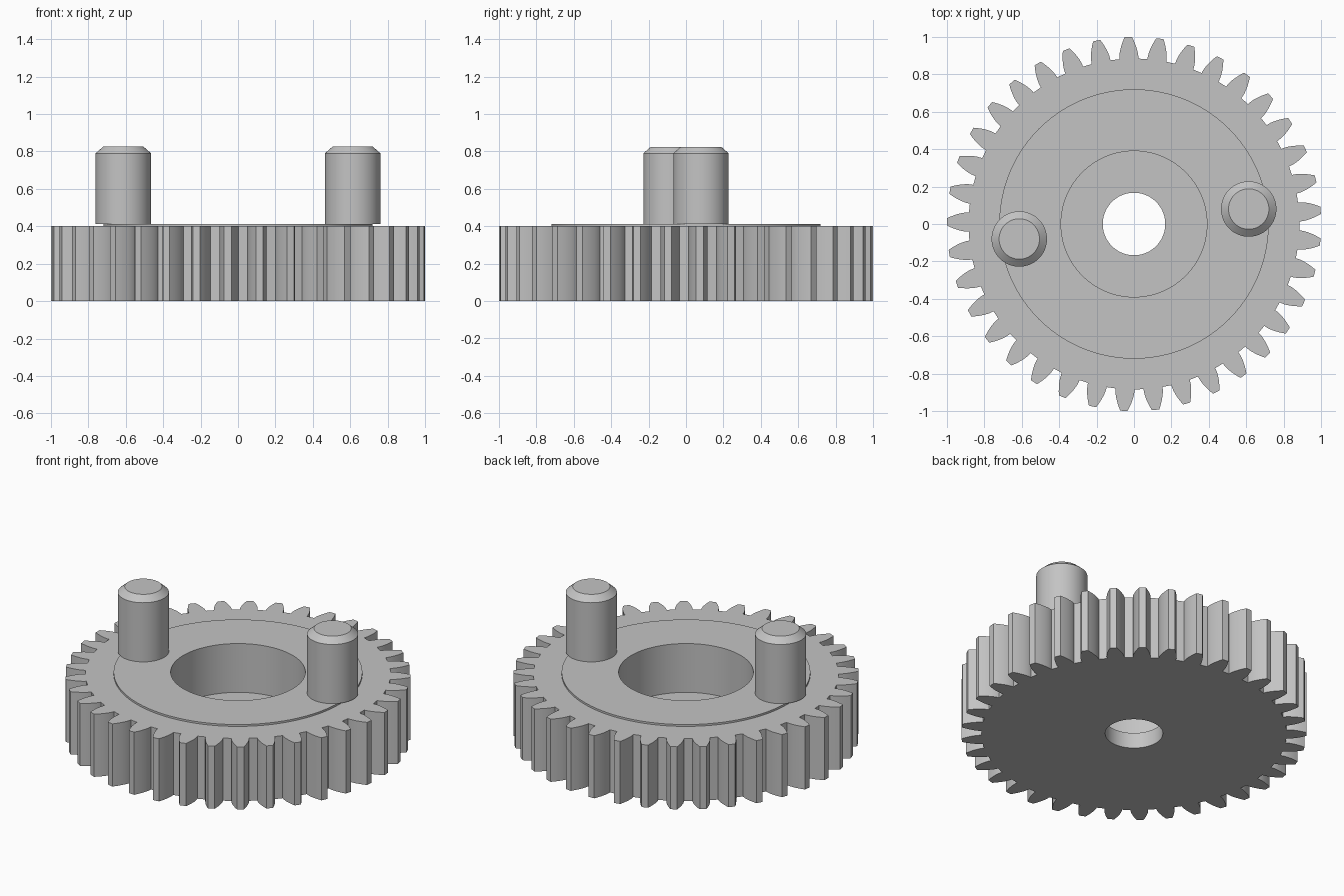
import bpy, bmesh, math

if "Cube" in bpy.data.objects:
    bpy.data.objects.remove(bpy.data.objects["Cube"])

TEETH = 37
TIP_R, PITCH_R, BASE_R, ROOT_R = 1.0, 0.949, 0.892, 0.884
FIRST_TOOTH = math.radians(4.2)
GEAR_TOP, DISC_TOP = 0.40, 0.412
BORE_R, HOLE_R, FLOOR_Z = 0.39, 0.167, 0.10

grey = bpy.data.materials.new("plain_grey")
grey.diffuse_color = (0.55, 0.55, 0.55, 1)
grey.use_nodes = True
grey.node_tree.nodes["Principled BSDF"].inputs["Base Color"].default_value = grey.diffuse_color


def make_object(name, bm):
    bmesh.ops.recalc_face_normals(bm, faces=bm.faces)
    mesh = bpy.data.meshes.new(name)
    bm.to_mesh(mesh)
    bm.free()
    mesh.materials.append(grey)
    obj = bpy.data.objects.new(name, mesh)
    bpy.context.collection.objects.link(obj)
    return obj


def smooth(obj):
    bpy.ops.object.select_all(action='DESELECT')
    obj.select_set(True)
    bpy.context.view_layer.objects.active = obj
    bpy.ops.object.shade_smooth_by_angle(angle=math.radians(25))


def lathe(name, profile, steps=96, closed=False, location=(0, 0, 0)):
    """Revolve (radius, z) points around z; open ends are capped unless closed."""
    bm = bmesh.new()
    rings = [[bm.verts.new((r * math.cos(2 * math.pi * i / steps),
                            r * math.sin(2 * math.pi * i / steps), z))
              for i in range(steps)] for r, z in profile]
    pairs = list(zip(rings, rings[1:]))
    if closed:
        pairs.append((rings[-1], rings[0]))
    else:
        bm.faces.new(rings[0])
        bm.faces.new(rings[-1])
    for a, b in pairs:
        for i in range(steps):
            j = (i + 1) % steps
            bm.faces.new((a[i], a[j], b[j], b[i]))
    obj = make_object(name, bm)
    obj.location = location
    return obj


def involute(r):
    a = math.acos(min(1.0, BASE_R / r))
    return math.tan(a) - a


def half_angle(r):
    """Half the angular thickness of a tooth at radius r."""
    return math.pi / (2 * TEETH) + involute(PITCH_R) - involute(r)


# Gear outline: involute flanks joined by short root arcs
radii = [BASE_R + (TIP_R - BASE_R) * k / 6 for k in range(7)]
flank = [(ROOT_R, half_angle(BASE_R))] + [(r, half_angle(r)) for r in radii]
tooth = [(r, -a) for r, a in flank] + [(TIP_R, 0)] + [(r, a) for r, a in reversed(flank)]
bm = bmesh.new()
outline = []
for t in range(TEETH):
    centre = FIRST_TOOTH + 2 * math.pi * t / TEETH
    for r, a in tooth:
        outline.append(bm.verts.new((r * math.cos(centre + a), r * math.sin(centre + a), 0)))
bottom = bm.faces.new(outline)
top = bmesh.ops.extrude_face_region(bm, geom=[bottom], use_keep_orig=True)["geom"]
bmesh.ops.translate(bm, vec=(0, 0, GEAR_TOP),
                    verts=[v for v in top if isinstance(v, bmesh.types.BMVert)])
gear = make_object("gear_body", bm)

# Stepped bore: wide pocket above a narrow through hole
cutter = lathe("bore_cutter", [(HOLE_R, -0.1), (HOLE_R, FLOOR_Z),
                               (BORE_R, FLOOR_Z), (BORE_R, 0.6)])
cutter.hide_render = True
cut = gear.modifiers.new("bore", 'BOOLEAN')
cut.operation = 'DIFFERENCE'
cut.solver = 'EXACT'
cut.object = cutter
bpy.context.view_layer.objects.active = gear
bpy.ops.object.modifier_apply(modifier=cut.name)
bpy.data.objects.remove(cutter)
smooth(gear)

# Thin raised ring on the top face
smooth(lathe("raised_ring", [(BORE_R, GEAR_TOP), (BORE_R, DISC_TOP),
                             (0.72, DISC_TOP), (0.72, GEAR_TOP)], closed=True))

# Two chamfered drive pins on opposite sides
for side, name in ((1, "right_pin"), (-1, "left_pin")):
    smooth(lathe(name, [(0.148, DISC_TOP), (0.148, 0.79), (0.108, 0.825)],
                 steps=64, location=(0.613 * side, 0.08 * side, 0)))
